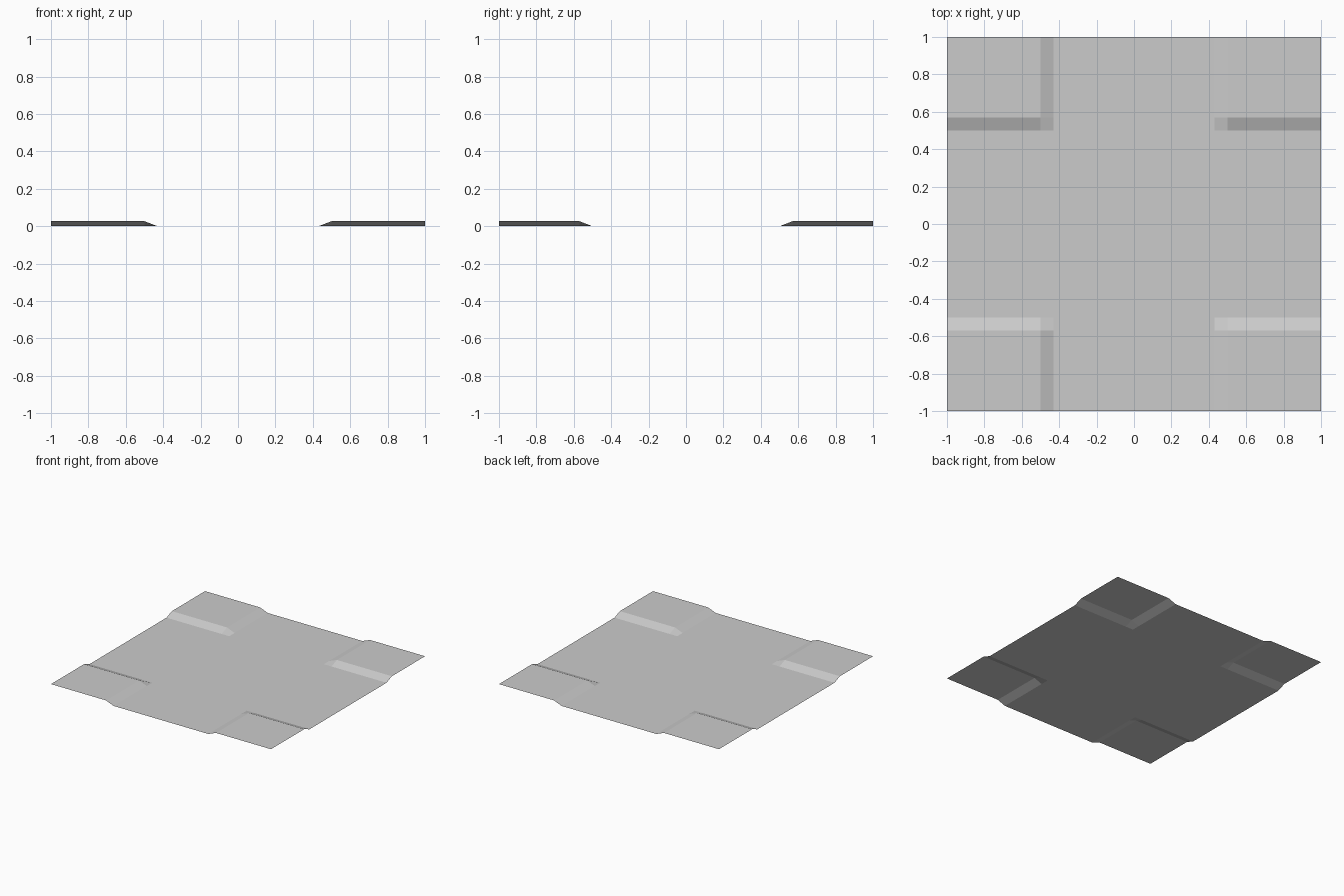
import bpy
import bmesh

if "Cube" in bpy.data.objects:
    bpy.data.objects.remove(bpy.data.objects["Cube"])

H = 0.027                      # kerb height
X_LOW, X_TOP = 0.43, 0.50      # ramp foot and ramp top along x
Y_LOW, Y_TOP = 0.50, 0.57      # ramp foot and ramp top along y


def grid_sheet(name, xs, ys, height, keep):
    """Open sheet of quads over the given grid lines, normals up."""
    bm = bmesh.new()
    rows = [[bm.verts.new((x, y, height(i, j))) for i, x in enumerate(xs)]
            for j, y in enumerate(ys)]
    for j in range(len(ys) - 1):
        for i in range(len(xs) - 1):
            if keep(i, j):
                bm.faces.new((rows[j][i], rows[j][i + 1],
                              rows[j + 1][i + 1], rows[j + 1][i]))
    loose = [v for v in bm.verts if not v.link_faces]
    bmesh.ops.delete(bm, geom=loose, context='VERTS')
    mesh = bpy.data.meshes.new(name)
    bm.to_mesh(mesh)
    bm.free()
    obj = bpy.data.objects.new(name, mesh)
    bpy.context.collection.objects.link(obj)
    return obj


# Flat cross-shaped road: 3 x 3 grid without its four corners
grid_sheet("road_surface", [-1, -X_LOW, X_LOW, 1], [-1, -Y_LOW, Y_LOW, 1],
           lambda i, j: 0.0, lambda i, j: i == 1 or j == 1)

# Raised corner pavement with sloped kerbs, mirrored to all four corners
pavement = grid_sheet("corner_pavements", [X_LOW, X_TOP, 1], [Y_LOW, Y_TOP, 1],
                      lambda i, j: H if i and j else 0.0, lambda i, j: True)
mirror = pavement.modifiers.new("four_corners", 'MIRROR')
mirror.use_axis = (True, True, False)
mirror.use_mirror_merge = False
